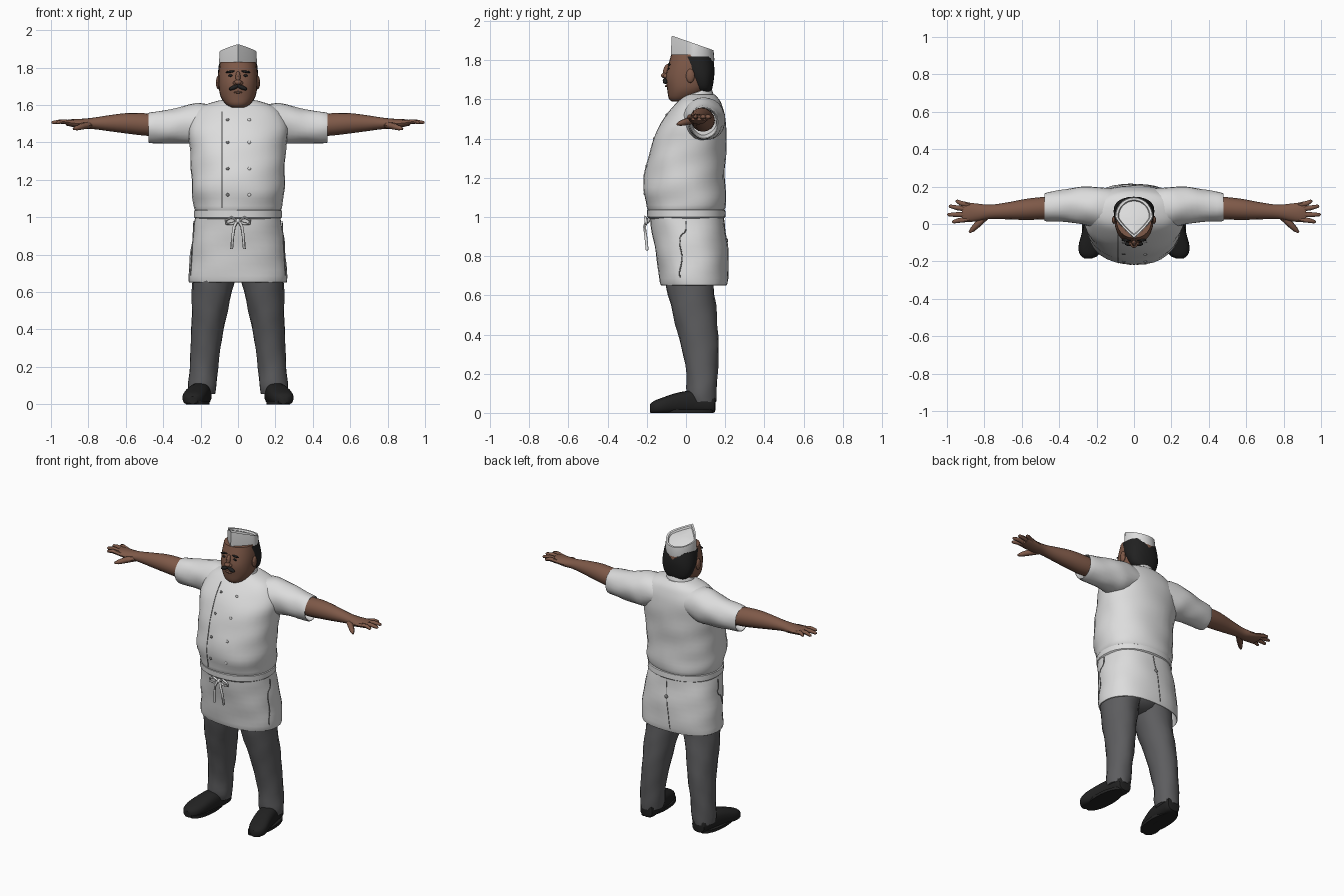
import bpy, bmesh
from math import sin, cos, pi, radians
from mathutils import Vector, Matrix
from mathutils.bvhtree import BVHTree

if "Cube" in bpy.data.objects:
    bpy.data.objects.remove(bpy.data.objects["Cube"])


def material(name, r, g, b):
    m = bpy.data.materials.new(name)
    m.use_nodes = True
    m.diffuse_color = (r, g, b, 1)
    m.node_tree.nodes["Principled BSDF"].inputs["Base Color"].default_value = (r, g, b, 1)
    return m


WHITE = material("white cloth", .72, .72, .72)
SKIN = material("brown skin", .21, .1, .065)
HAIR = material("black hair", .015, .015, .015)
GREY = material("grey trousers", .11, .11, .115)
SHOE = material("black leather", .016, .016, .016)
SEAM = material("seam grey", .2, .2, .2)


def finish(ob, mat, mirror=False, angle=35):
    ob.data.materials.clear()
    ob.data.materials.append(mat)
    if mirror:
        ob.modifiers.new("mirror", "MIRROR")
    bpy.ops.object.select_all(action="DESELECT")
    ob.select_set(True)
    bpy.context.view_layer.objects.active = ob
    bpy.ops.object.shade_smooth_by_angle(angle=radians(angle))
    return ob


def from_bmesh(name, bm, mat, mirror=False, angle=35):
    bmesh.ops.recalc_face_normals(bm, faces=bm.faces)
    me = bpy.data.meshes.new(name)
    bm.to_mesh(me)
    bm.free()
    ob = bpy.data.objects.new(name, me)
    bpy.context.collection.objects.link(ob)
    return finish(ob, mat, mirror, angle)


def smooth_rows(rows, k):
    """Catmull-Rom interpolation between cross-sections."""
    vs = [Vector(r) for r in rows]
    out = []
    for i in range(len(vs) - 1):
        a, b, c, d = vs[max(i - 1, 0)], vs[i], vs[i + 1], vs[min(i + 2, len(vs) - 1)]
        for j in range(k):
            t = j / k
            out.append(b + (c - a) * t / 2 + (a * 2 - b * 5 + c * 4 - d) * t * t / 2
                       + (b * 3 - a - c * 3 + d) * t ** 3 / 2)
    return out + [vs[-1]]


def loft(name, rows, mat, axis="z", n=24, k=3, e=2.0, fold=0, mirror=False, caps=True, angle=35):
    """Skin over rows of (position, centre u, centre v, radius u, radius v) along an axis."""
    bm = bmesh.new()
    rings = []
    for p, cu, cv, ru, rv in smooth_rows(rows, k):
        ring = []
        for i in range(n):
            a = 2 * pi * i / n
            c, s = cos(a), sin(a)
            w = 1 + fold * sin(5 * a + 23 * p) + fold * sin(3 * a - 41 * p)
            u = cu + ru * w * abs(c) ** (2 / e) * (1 if c > 0 else -1)
            v = cv + rv * w * abs(s) ** (2 / e) * (1 if s > 0 else -1)
            co = {"z": (u, v, p), "x": (p, u, v), "y": (u, p, v)}[axis]
            ring.append(bm.verts.new((co[0], co[1], max(co[2], 0))))
        rings.append(ring)
    for r, q in zip(rings, rings[1:]):
        for i in range(n):
            bm.faces.new((r[i], r[(i + 1) % n], q[(i + 1) % n], q[i]))
    if caps:
        bm.faces.new(rings[0])
        bm.faces.new(rings[-1])
    return from_bmesh(name, bm, mat, mirror, angle)


def ball(name, loc, size, mat, tilt=(0, 0), mirror=False):
    bm = bmesh.new()
    bmesh.ops.create_uvsphere(bm, u_segments=12, v_segments=8, radius=1)
    m = (Matrix.Translation(loc) @ Matrix.Rotation(tilt[0], 4, "Y") @ Matrix.Rotation(tilt[1], 4, "X")
         @ Matrix.Diagonal((*size, 1)))
    bm.transform(m)
    return from_bmesh(name, bm, mat, mirror)


def tube(name, pts, radii, mat, mirror=False):
    cu = bpy.data.curves.new(name, "CURVE")
    cu.dimensions = "3D"
    cu.bevel_depth = 1
    cu.bevel_resolution = 1
    cu.use_fill_caps = True
    sp = cu.splines.new("POLY")
    sp.points.add(len(pts) - 1)
    for i, (p, q) in enumerate(zip(sp.points, pts)):
        p.co = (*q, 1)
        p.radius = radii[i] if isinstance(radii, (list, tuple)) else radii
    ob = bpy.data.objects.new(name, cu)
    bpy.context.collection.objects.link(ob)
    bpy.ops.object.select_all(action="DESELECT")
    ob.select_set(True)
    bpy.context.view_layer.objects.active = ob
    bpy.ops.object.convert(target="MESH")
    return finish(bpy.context.object, mat, mirror, 60)


def surface(ob, x, z, side):
    """Point on an object's front (side -1) or back (side 1)."""
    tree = BVHTree.FromPolygons([v.co for v in ob.data.vertices], [p.vertices for p in ob.data.polygons])
    hit = tree.ray_cast(Vector((x, side * 2, z)), Vector((0, -side, 0)))[0]
    return hit or Vector((x, 0, z))


def seam(name, ob, x0, z0, x1, z1, side):
    pts = [surface(ob, x0 + (x1 - x0) * i / 20, z0 + (z1 - z0) * i / 20, side) for i in range(21)]
    return tube(name, pts, .003, SEAM)


# Jacket
jacket = loft("jacket", [(1.06, 0, 0, .2, .17), (1.035, 0, 0, .228, .195), (1.08, 0, 0, .24, .205),
                         (1.15, 0, -.01, .248, .21), (1.25, 0, -.003, .25, .203), (1.35, 0, .012, .256, .193),
                         (1.45, 0, .03, .265, .175), (1.52, 0, .05, .255, .15), (1.57, 0, .062, .225, .122),
                         (1.6, 0, .068, .18, .1), (1.625, 0, .07, .1, .075)],
              WHITE, n=32, e=2.2, fold=.008)
loft("sleeves", [(.1, .085, 1.51, .1, .09), (.2, .09, 1.5, .11, .11), (.28, .098, 1.495, .1, .102),
                 (.37, .098, 1.485, .087, .09), (.47, .092, 1.48, .076, .082), (.472, .092, 1.48, .068, .073),
                 (.43, .092, 1.485, .062, .066)], WHITE, "x", fold=.015, mirror=True)
seam("front_closure", jacket, -.085, 1.565, -.085, 1.05, -1)
for x in (-.055, .06):
    for z in (1.12, 1.26, 1.4, 1.52):
        ball("button", surface(jacket, x, z, -1), (.009, .005, .009), SEAM if x < 0 else WHITE)

# Stand-up collar, tilted to sit higher at the back
collar = loft("collar", [(1.575, 0, .045, .1, .1), (1.625, 0, .045, .088, .085), (1.63, 0, .045, .078, .075),
                         (1.59, 0, .045, .076, .07)], WHITE, caps=False)
for v in collar.data.vertices:
    v.co.z += (v.co.y - .045) * .35

# Apron, waistband and ties
apron = loft("apron", [(1.03, 0, 0, .222, .19), (.95, 0, .01, .236, .188), (.85, 0, .025, .25, .186),
                       (.75, 0, .035, .26, .18), (.665, 0, .04, .264, .173), (.668, 0, .04, .254, .163),
                       (.85, 0, .025, .235, .17)], WHITE, n=32, e=2.3, fold=.007, caps=False)
loft("waistband", [(.99, 0, .002, .225, .188), (1, 0, .002, .235, .2), (1.035, 0, 0, .235, .2),
                   (1.045, 0, 0, .22, .185)], WHITE, n=32, e=2.2, k=1)
seam("apron_back_opening", apron, .01, .985, -.03, .675, 1)
for s in (-1, 1):
    seam("apron_side_edge", apron, s * .236, .98, s * .252, .69, -1)
ball("back_button", surface(apron, 0, .88, 1), (.012, .007, .012), SEAM)
ball("bow_knot", (0, -.198, .98), (.016, .014, .014), WHITE)
tube("bow_loops", [(.005, -.2, .98), (.035, -.208, 1), (.063, -.205, .985), (.065, -.203, .965),
                   (.035, -.205, .965), (.005, -.2, .975)], .007, WHITE, True)
tube("bow_strings", [(.005, -.2, .98), (.02, -.212, .95), (.028, -.205, .9), (.034, -.198, .83)],
     .008, WHITE, True)

# Trousers and shoes
loft("trouser_legs", [(.055, .192, .085, .07, .068), (.1, .19, .08, .076, .077), (.2, .183, .082, .076, .08),
                      (.35, .168, .07, .083, .097), (.5, .152, .045, .096, .112), (.65, .132, .02, .113, .122),
                      (.75, .12, .02, .12, .135), (.88, .115, .02, .115, .14)],
     GREY, n=20, fold=.016, mirror=True)
ball("trouser_seat", (0, .03, .76), (.2, .13, .1), GREY)
loft("shoes", [(.15, .192, .045, .03, .03), (.135, .192, .05, .05, .052), (.05, .2, .055, .056, .06),
               (-.04, .216, .05, .061, .054), (-.12, .235, .036, .062, .042), (-.165, .242, .028, .046, .032),
               (-.185, .244, .022, .02, .02)], SHOE, "y", n=20, e=2.6, mirror=True)
loft("shoe_soles", [(0, .215, -.02, .063, .16), (.018, .215, -.02, .063, .16)], SHOE, n=24, k=1, mirror=True)

# Arms and hands
loft("forearms", [(.4, .09, 1.492, .058, .055), (.48, .085, 1.495, .06, .06), (.58, .078, 1.502, .056, .056),
                  (.68, .07, 1.503, .045, .044), (.77, .065, 1.502, .038, .031), (.83, .062, 1.5, .046, .027),
                  (.89, .062, 1.504, .052, .02), (.92, .062, 1.505, .047, .014)],
     SKIN, "x", n=16, mirror=True)
for name, y, tx, ty in (("little_fingers", .1, .953, .122), ("ring_fingers", .078, .99, .095),
                        ("middle_fingers", .05, .998, .05), ("index_fingers", .026, .972, .012)):
    tube(name, [(.88, y, 1.504), ((.9 + tx) / 2, (y + ty) / 2, 1.512), (tx - .006, ty, 1.507), (tx, ty, 1.506)],
         [.014, .013, .009, .004], SKIN, True)
tube("thumbs", [(.79, .045, 1.495), (.83, .005, 1.487), (.862, -.028, 1.477), (.88, -.045, 1.472)],
     [.02, .019, .014, .006], SKIN, True)

# Head
loft("neck", [(1.55, 0, .05, .08, .075), (1.7, 0, .05, .075, .075)], SKIN, k=1)
loft("head", [(1.588, 0, -.035, .035, .035), (1.605, 0, -.02, .065, .068), (1.65, 0, .008, .095, .104),
              (1.71, 0, .018, .103, .122), (1.77, 0, .026, .103, .118), (1.83, 0, .03, .095, .105)],
     SKIN, e=2.2)
loft("hair", [(1.635, 0, .09, .06, .035), (1.66, 0, .085, .09, .05), (1.71, 0, .075, .107, .068),
              (1.76, 0, .06, .108, .085), (1.82, 0, .045, .102, .09)], HAIR, e=2.3)
ball("ears", (.106, .022, 1.72), (.012, .022, .036), SKIN, mirror=True)
ball("nose_bridge", (0, -.1, 1.75), (.013, .016, .032), SKIN, (0, -.3))
ball("nose_tip", (0, -.11, 1.722), (.02, .018, .014), SKIN)
ball("nostrils", (.017, -.104, 1.718), (.011, .013, .01), SKIN, mirror=True)
ball("eyebrows", (.042, -.086, 1.778), (.026, .007, .006), HAIR, (.12, 0), True)
ball("eyes", (.04, -.089, 1.757), (.014, .005, .006), HAIR, mirror=True)
ball("moustache", (.022, -.106, 1.694), (.03, .013, .011), HAIR, (.4, 0), True)
ball("lower_lip", (0, -.1, 1.668), (.022, .008, .006), SKIN)

# Folded cap: pointed at the front, top sloping down to the back
bm = bmesh.new()
N = 28
rings = []
for scale, top, drop in ((.95, 0, 0), (1, .35, 0), (.96, 1, 0), (.85, 1, .003), (.8, 1, .014), (.25, 1, .006)):
    ring = []
    for i in range(N):
        a = 2 * pi * i / N - pi / 2
        x, y = .102 * cos(a), .04 + .105 * sin(a)
        if sin(a) < 0:
            t = -sin(a)
            y = .04 - .117 * (.75 * (1 - abs(cos(a))) + .25 * t)
        x, y = x * scale, .035 + (y - .035) * scale
        low, high = 1.792 - .11 * y, 1.9 - .35 * y
        ring.append(bm.verts.new((x, y, low + (high - low) * top - drop)))
    rings.append(ring)
for r, q in zip(rings, rings[1:]):
    for i in range(N):
        bm.faces.new((r[i], r[(i + 1) % N], q[(i + 1) % N], q[i]))
bm.faces.new(rings[0])
bm.faces.new(rings[-1])
from_bmesh("cap", bm, WHITE)
